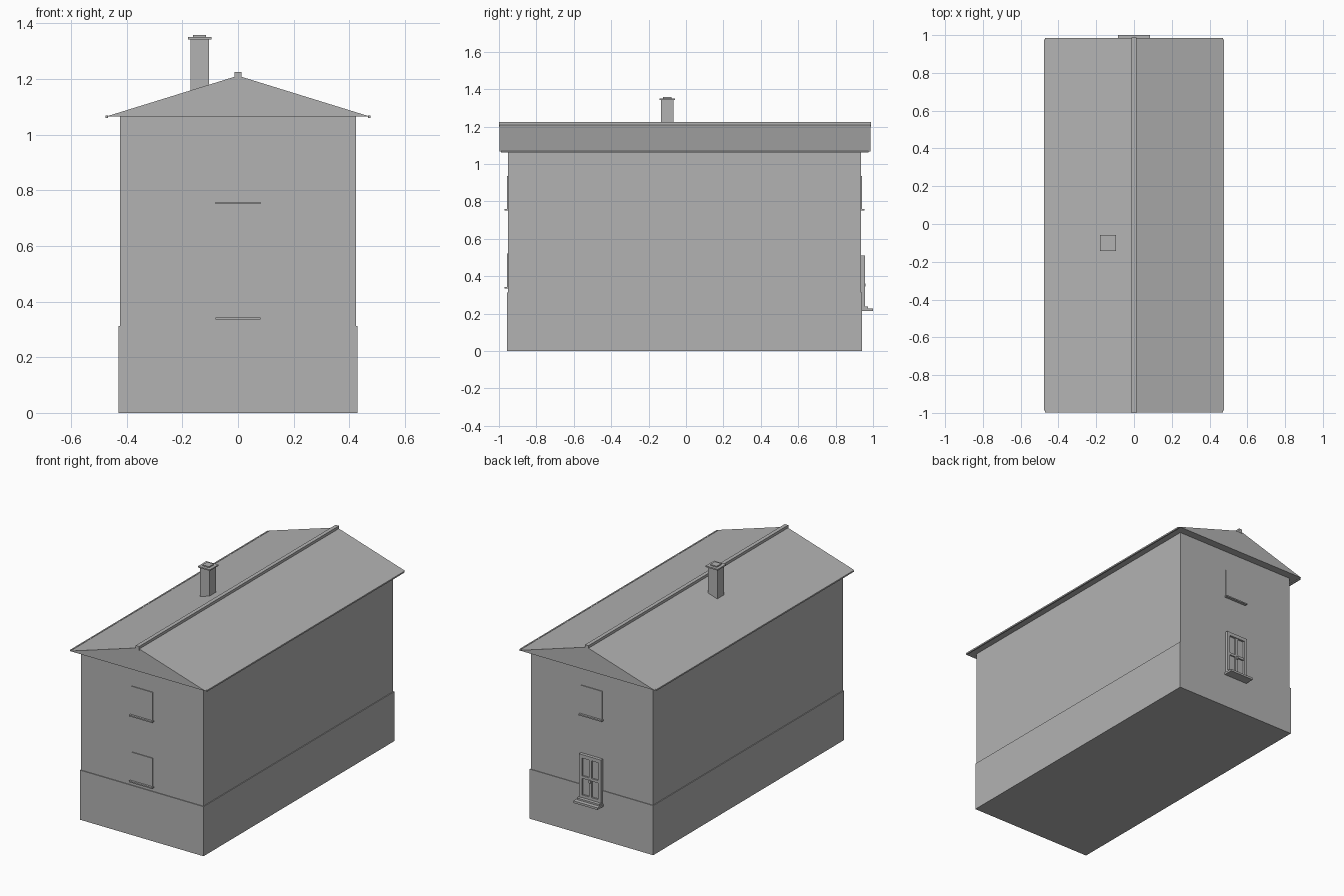
import bpy
import bmesh

cube = bpy.data.objects.get("Cube")
if cube:
    bpy.data.objects.remove(cube, do_unlink=True)

# Single plaster colour
GREY = (0.45, 0.45, 0.45, 1.0)
plaster = bpy.data.materials.new("plain_grey")
plaster.use_nodes = True
plaster.diffuse_color = GREY
plaster.node_tree.nodes["Principled BSDF"].inputs["Base Color"].default_value = GREY


def finish(name, bm):
    bmesh.ops.recalc_face_normals(bm, faces=bm.faces)
    mesh = bpy.data.meshes.new(name)
    bm.to_mesh(mesh)
    bm.free()
    mesh.materials.append(plaster)
    obj = bpy.data.objects.new(name, mesh)
    bpy.context.scene.collection.objects.link(obj)
    return obj


def prism(name, profile, y0, y1):
    """Extrude an (x, z) outline along y."""
    bm = bmesh.new()
    face = bm.faces.new([bm.verts.new((x, y0, z)) for x, z in profile])
    ext = bmesh.ops.extrude_face_region(bm, geom=[face])["geom"]
    verts = [v for v in ext if isinstance(v, bmesh.types.BMVert)]
    bmesh.ops.translate(bm, verts=verts, vec=(0, y1 - y0, 0))
    return finish(name, bm)


def box(name, x, y, z):
    return prism(name, [(x[0], z[0]), (x[1], z[0]), (x[1], z[1]), (x[0], z[1])], *y)


# Body of the house
box("plinth", (-0.43, 0.43), (-0.957, 0.94), (0, 0.312))
box("walls", (-0.425, 0.425), (-0.952, 0.936), (0.3, 1.067))

# Roof with closed gables, eave gutters and ridge cap
prism("roof", [(-0.472, 1.066), (0.472, 1.066), (0, 1.212)], -0.998, 0.986)
for side, name in ((-1, "right_gutter"), (1, "left_gutter")):
    box(name, sorted((side * 0.468, side * 0.477)), (-0.988, 0.976), (1.06, 1.069))
box("ridge_cap", (-0.012, 0.012), (-1.0, 0.988), (1.2, 1.225))

# Chimney
CX, CY = -0.138, -0.1
for name, half, z in (("chimney_stack", 0.033, (1.1, 1.343)),
                      ("chimney_cap", 0.042, (1.343, 1.351)),
                      ("chimney_flue", 0.023, (1.351, 1.358))):
    box(name, (CX - half, CX + half), (CY - half, CY + half), z)


# Blind windows: thin plate over a projecting sill
def blind_window(name, wall, out, z):
    box(name + "_plate", (-0.075, 0.075), sorted((wall, wall + out * 0.005)), (z, z + 0.18))
    box(name + "_sill", (-0.08, 0.08), sorted((wall, wall + out * 0.018)), (z - 0.006, z + 0.002))


blind_window("front_lower_window", -0.952, -1, 0.341)
blind_window("front_upper_window", -0.952, -1, 0.756)
blind_window("back_upper_window", 0.936, 1, 0.756)

# Framed back window with crossbars and stepped sill
box("back_window_pane", (-0.07, 0.07), (0.93, 0.943), (0.23, 0.5))
for side, name in ((-1, "right"), (1, "left")):
    box(name + "_window_jamb", sorted((side * 0.056, side * 0.076)), (0.93, 0.956), (0.23, 0.49))
box("window_head", (-0.076, 0.076), (0.93, 0.956), (0.488, 0.51))
box("window_bottom_rail", (-0.06, 0.06), (0.93, 0.953), (0.23, 0.255))
box("window_mullion", (-0.009, 0.009), (0.93, 0.952), (0.25, 0.49))
box("window_crossbar", (-0.058, 0.058), (0.93, 0.952), (0.358, 0.374))
box("window_handle", (-0.006, 0.006), (0.95, 0.96), (0.345, 0.362))
box("window_inner_sill", (-0.078, 0.078), (0.93, 0.974), (0.222, 0.238))
box("window_outer_sill", (-0.084, 0.084), (0.93, 1.0), (0.215, 0.228))
